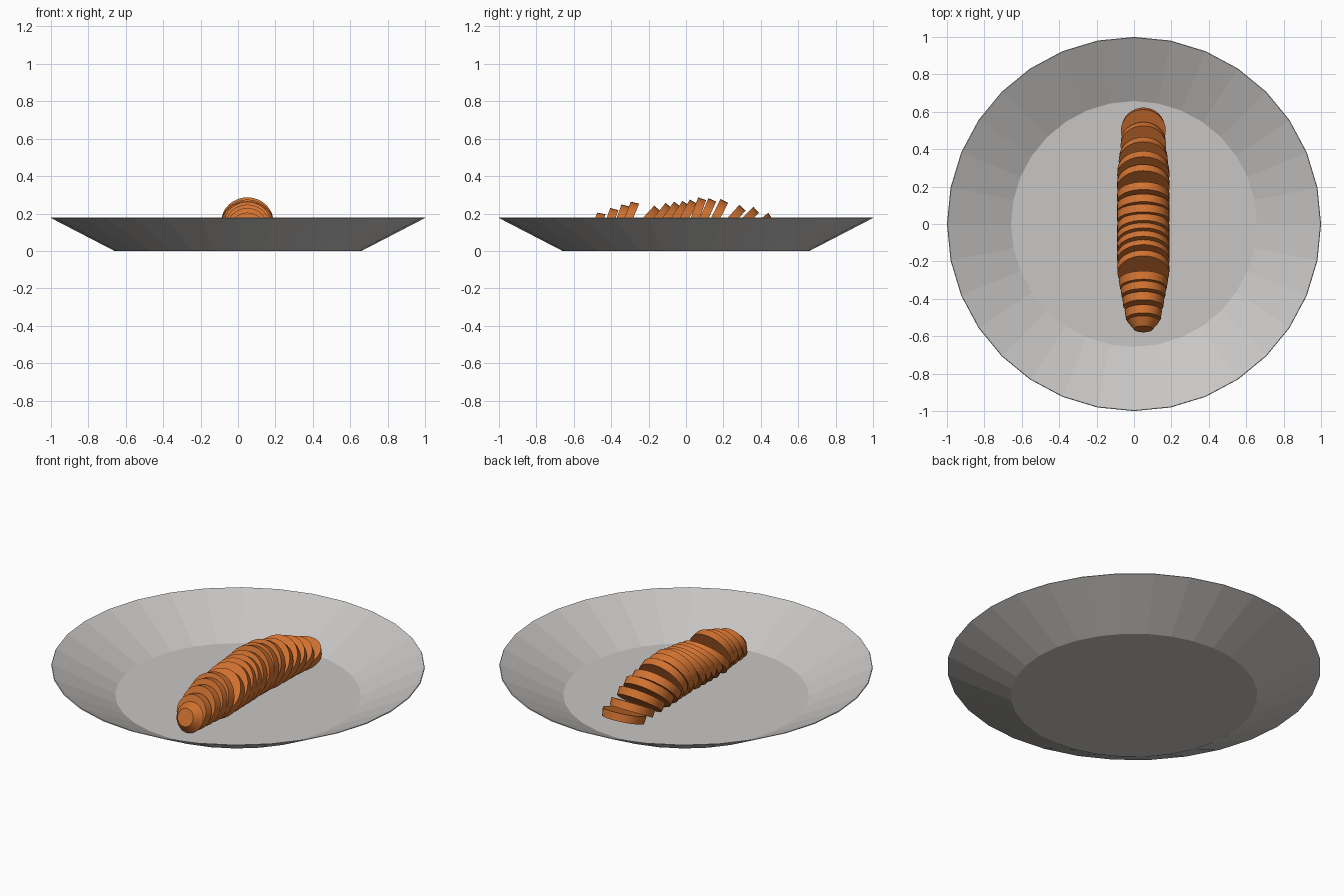
import bpy, bmesh, math
from mathutils import Matrix, Vector

if "Cube" in bpy.data.objects:
    bpy.data.objects.remove(bpy.data.objects["Cube"])


def material(name, color):
    m = bpy.data.materials.new(name)
    m.diffuse_color = (*color, 1)
    m.use_nodes = True
    m.node_tree.nodes["Principled BSDF"].inputs["Base Color"].default_value = m.diffuse_color
    return m


grey = material("plate grey", (0.58, 0.565, 0.55))
orange = material("root orange", (0.645, 0.17, 0.03))


def make_object(name, bm, mat):
    bmesh.ops.recalc_face_normals(bm, faces=bm.faces)
    me = bpy.data.meshes.new(name)
    bm.to_mesh(me)
    bm.free()
    me.materials.append(mat)
    ob = bpy.data.objects.new(name, me)
    bpy.context.collection.objects.link(ob)
    return ob


# Plate: thin 32-sided dish, lathed from a profile (radius, height)
SIDES = 32
profile = [(0.66, 0.0), (1.0, 0.176), (0.997, 0.18), (0.657, 0.008)]
bm = bmesh.new()
rings = []
for r, z in profile:
    rings.append([bm.verts.new((r * math.cos(2 * math.pi * i / SIDES),
                                r * math.sin(2 * math.pi * i / SIDES), z))
                  for i in range(SIDES)])
for a, b in zip(rings, rings[1:]):
    for i in range(SIDES):
        j = (i + 1) % SIDES
        bm.faces.new((a[i], a[j], b[j], b[i]))
bm.faces.new(rings[0])
bm.faces.new(rings[-1])
make_object("plate", bm, grey)

# Slices: y of top front edge, lean in degrees, front radius, back radius
slices = [
    (-0.545, 20, 0.050, 0.085),
    (-0.475, 20, 0.093, 0.100),
    (-0.405, 20, 0.107, 0.112),
    (-0.345, 20, 0.117, 0.122),
    (-0.295, 22, 0.125, 0.132),
    (-0.170, 43, 0.138, 0.140),
    (-0.110, 38, 0.140, 0.140),
    (-0.065, 35, 0.140, 0.140),
    (-0.020, 33, 0.140, 0.140),
    (0.020, 29, 0.140, 0.140),
    (0.065, 20, 0.140, 0.140),
    (0.120, 24, 0.140, 0.140),
    (0.185, 27, 0.140, 0.140),
    (0.285, 42, 0.140, 0.140),
    (0.360, 45, 0.140, 0.138),
    (0.440, 52, 0.132, 0.128),
    (0.525, 61, 0.122, 0.120),
    (0.612, 70, 0.120, 0.115),
]
THICK, FLOOR, X = 0.045, 0.008, 0.05
for n, (ytop, lean, rf, rb) in enumerate(slices):
    L = math.radians(lean)
    s, c = math.sin(L), math.cos(L)
    # each slice leans backwards and rests on the plate floor
    center = Vector((X, ytop - rf * s, FLOOR + max(rf * c, THICK * s + rb * c)))
    mid = center + Vector((0, c, -s)) * THICK / 2
    bm = bmesh.new()
    bmesh.ops.create_cone(
        bm, cap_ends=True, segments=32, radius1=rf, radius2=rb, depth=THICK,
        matrix=Matrix.Translation(mid) @ Matrix.Rotation(-math.pi / 2 - L, 4, 'X'))
    ob = make_object(f"root_slice_{n + 1}", bm, orange)
    bpy.ops.object.select_all(action='DESELECT')
    ob.select_set(True)
    bpy.context.view_layer.objects.active = ob
    bpy.ops.object.shade_smooth_by_angle(angle=math.radians(30))
